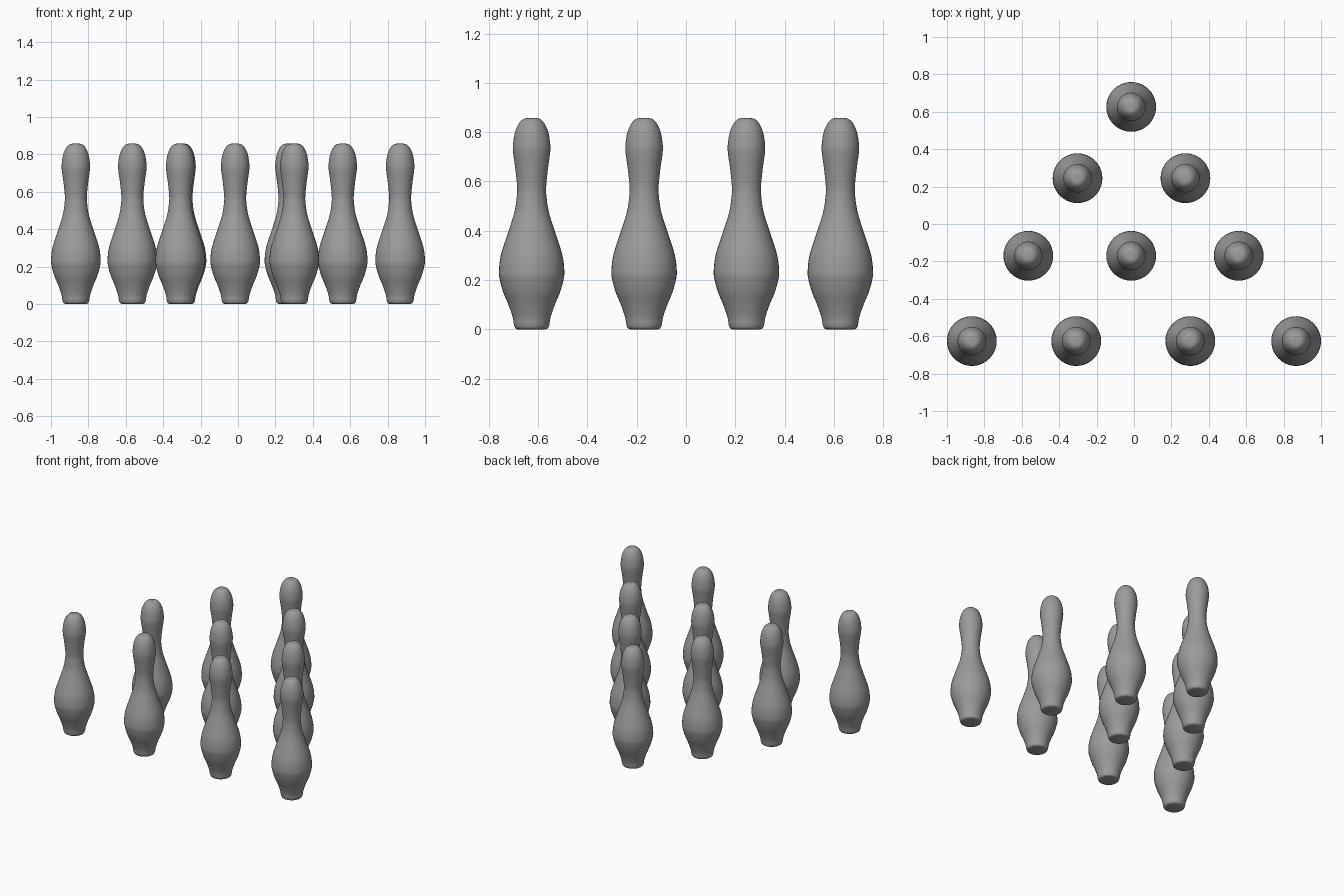
import bpy, bmesh, math
from mathutils import Matrix

cube = bpy.data.objects.get("Cube")
if cube:
    bpy.data.objects.remove(cube, do_unlink=True)

SIDES = 40
STEPS = 4

# Plain grey finish
grey = bpy.data.materials.new("plain grey")
grey.use_nodes = True
colour = (0.33, 0.33, 0.33, 1)
grey.diffuse_color = colour
grey.node_tree.nodes["Principled BSDF"].inputs["Base Color"].default_value = colour

# Pin outline as (radius, height), from base to crown
outline = [(0.055, 0), (0.066, 0.005), (0.072, 0.02), (0.077, 0.05), (0.094, 0.1),
           (0.115, 0.15), (0.130, 0.205), (0.1325, 0.24), (0.124, 0.305),
           (0.095, 0.395), (0.070, 0.475), (0.060, 0.54), (0.059, 0.58),
           (0.066, 0.65), (0.075, 0.715), (0.0755, 0.75), (0.068, 0.798),
           (0.052, 0.835), (0.034, 0.853), (0.018, 0.857)]


def smooth_outline(points):
    """Pass a Catmull-Rom curve through the outline points."""
    padded = [points[0]] + points + [points[-1]]
    result = []
    for a, b, c, d in zip(padded, padded[1:], padded[2:], padded[3:]):
        for i in range(STEPS):
            t = i / STEPS
            result.append(tuple(
                q + t * (r - p) / 2 + t * t * (2 * p - 5 * q + 4 * r - s) / 2
                + t ** 3 * (3 * q - p - 3 * r + s) / 2
                for p, q, r, s in zip(a, b, c, d)))
    return result + [points[-1]]


def make_pin_mesh():
    """Turn the outline about the vertical axis and close both ends."""
    bm = bmesh.new()
    rings = []
    for radius, z in smooth_outline(outline):
        ring = [bm.verts.new((radius * math.cos(a), radius * math.sin(a), z))
                for a in (math.tau * k / SIDES for k in range(SIDES))]
        rings.append(ring)
    for low, high in zip(rings, rings[1:]):
        for k in range(SIDES):
            n = (k + 1) % SIDES
            bm.faces.new((low[k], low[n], high[n], high[k]))
    bm.faces.new(rings[0][::-1])
    bm.faces.new(rings[-1])
    for face in bm.faces:
        face.smooth = True
    mesh = bpy.data.meshes.new("pin")
    bm.to_mesh(mesh)
    bm.free()
    mesh.materials.append(grey)
    return mesh


# Triangular rack of pins, widest row at the front
rows = [("front", -0.626, [-0.867, -0.309, 0.301, 0.867]),
        ("second", -0.170, [-0.565, -0.015, 0.560]),
        ("third", 0.245, [-0.302, 0.275]),
        ("back", 0.626, [-0.015])]
pin_mesh = make_pin_mesh()
for row, y, columns in rows:
    for number, x in enumerate(columns, 1):
        pin = bpy.data.objects.new(f"{row}_row_pin_{number}", pin_mesh)
        pin.location = (x, y, 0)
        bpy.context.collection.objects.link(pin)
